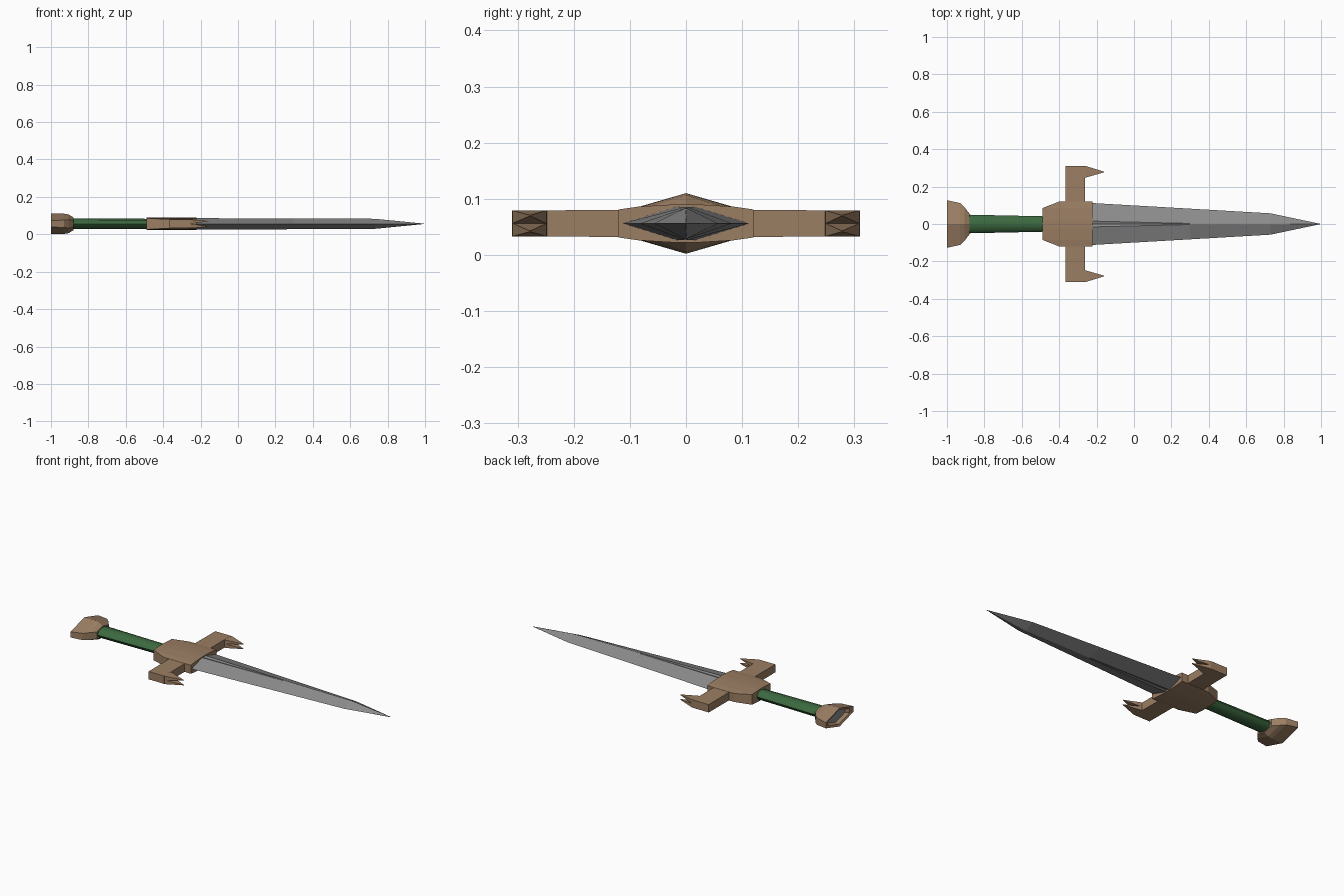
import bpy, bmesh, math

if "Cube" in bpy.data.objects:
    bpy.data.objects.remove(bpy.data.objects["Cube"])

ZC = 0.056  # height of the sword's centre line


def material(name, rgb):
    m = bpy.data.materials.new(name)
    m.diffuse_color = (*rgb, 1)
    m.use_nodes = True
    m.node_tree.nodes["Principled BSDF"].inputs["Base Color"].default_value = m.diffuse_color
    return m


BRONZE = material("bronze brown", (0.33, 0.21, 0.125))
GREEN = material("grip green", (0.045, 0.14, 0.05))
STEEL = material("steel grey", (0.26, 0.26, 0.26))


def loft(name, rings, mats, smooth=None):
    """Skin a list of equally long rings of points and cap both ends."""
    bm = bmesh.new()
    vs = [[bm.verts.new(p) for p in r] for r in rings]
    n = len(rings[0])
    for a, b in zip(vs, vs[1:]):
        for i in range(n):
            j = (i + 1) % n
            bm.faces.new((a[i], a[j], b[j], b[i]))
    bm.faces.new(vs[0])
    bm.faces.new(vs[-1])
    bmesh.ops.recalc_face_normals(bm, faces=bm.faces)
    me = bpy.data.meshes.new(name)
    bm.to_mesh(me)
    bm.free()
    for m in mats:
        me.materials.append(m)
    ob = bpy.data.objects.new(name, me)
    bpy.context.collection.objects.link(ob)
    if smooth:
        bpy.ops.object.select_all(action='DESELECT')
        ob.select_set(True)
        bpy.context.view_layer.objects.active = ob
        bpy.ops.object.shade_smooth_by_angle(angle=math.radians(smooth))
    return ob


# Blade: flat diamond section with a shallow groove fading out along the ridge
def blade_ring(x, w, h, g, d):
    half = [(-w, 0), (-g, h), (0, h - d), (g, h)]
    return [(x, y, ZC + z) for y, z in half + [(-y, -z) for y, z in half]]


loft("blade", [blade_ring(*s) for s in (
    (-0.24, 0.113, 0.030, 0.016, 0.006),
    (0.30, 0.082, 0.029, 0.003, 0.0),
    (0.73, 0.057, 0.027, 0.002, 0.0),
    (0.995, 0.001, 0.001, 0.0003, 0.0))], [STEEL])


# Grip: tapered eight-sided rod
def grip_ring(x, w, h):
    return [(x, w * math.cos(k * math.pi / 4), ZC + h * math.sin(k * math.pi / 4))
            for k in range(8)]


loft("grip", [grip_ring(-0.90, 0.050, 0.028), grip_ring(-0.47, 0.041, 0.027)],
     [GREEN], 50)


# Pommel: flared lens section, with a grey hollow in the end
def pommel_ring(x, w, h, e):
    pts = [(-w, e), (0, h), (w, e), (w, -e), (0, -h), (-w, -e)]
    return [(x, y, ZC + z) for y, z in pts]


pommel = loft("pommel", [pommel_ring(*s) for s in (
    (-0.975, 0.085, 0.034, 0.011),
    (-0.995, 0.100, 0.042, 0.013),
    (-1.0, 0.127, 0.054, 0.017),
    (-0.93, 0.112, 0.054, 0.020),
    (-0.905, 0.088, 0.050, 0.022),
    (-0.88, 0.056, 0.034, 0.020))], [BRONZE, STEEL])
for f in pommel.data.polygons:
    if abs(f.normal.x) > 0.9 and -0.98 < f.center.x < -0.95:
        f.material_index = 1


# Guard: central block and cross arms lofted from one side to the other
def guard_ring(y, x0, x1, h):
    return [(x0, y, ZC - h), (x1, y, ZC - h), (x1, y, ZC + h), (x0, y, ZC + h)]


half = [(0.020, -0.49, -0.223, 0.034), (0.085, -0.49, -0.223, 0.030),
        (0.120, -0.40, -0.223, 0.025), (0.1205, -0.365, -0.263, 0.024),
        (0.310, -0.365, -0.263, 0.023)]
sections = [(-s[0], *s[1:]) for s in reversed(half)] + half
loft("guard", [guard_ring(*s) for s in sections], [BRONZE])


# Guard prongs: a split upper and lower point at the end of each arm
for side in (-1, 1):
    for up in (-1, 1):
        def prong_ring(x, y0, y1, z0, z1):
            return [(x, side * y, ZC + up * z)
                    for y, z in ((y0, z0), (y1, z0), (y1, z1), (y0, z1))]
        loft("guard_prong", [prong_ring(-0.27, 0.247, 0.310, 0.0, 0.023),
                             prong_ring(-0.255, 0.249, 0.309, 0.0, 0.023),
                             prong_ring(-0.158, 0.277, 0.279, 0.013, 0.015)],
             [BRONZE])
